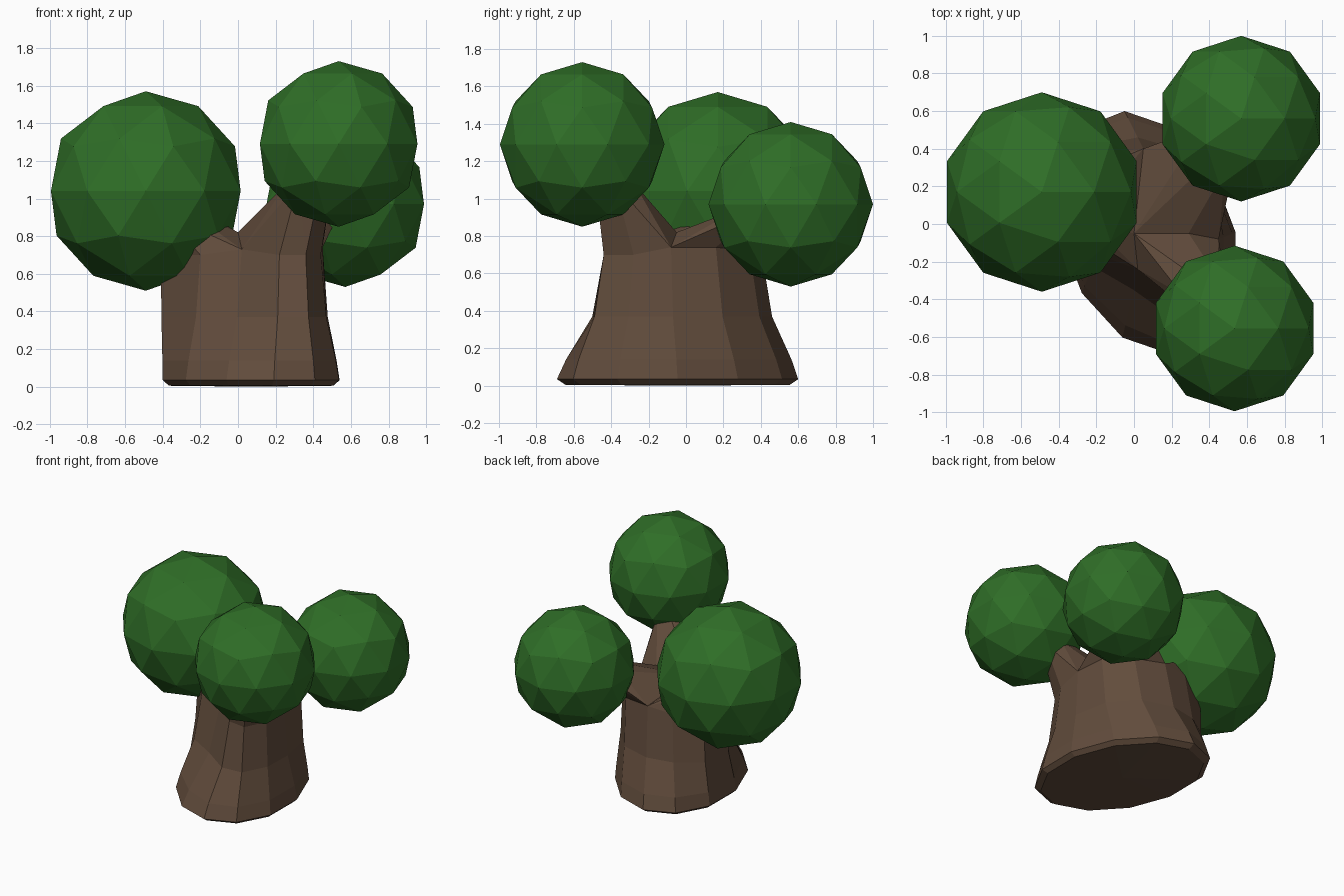
import bpy, bmesh
from math import sin, cos, pi
from mathutils import Vector

if "Cube" in bpy.data.objects:
    bpy.data.objects.remove(bpy.data.objects["Cube"])


def material(name, rgb):
    m = bpy.data.materials.new(name)
    m.diffuse_color = (*rgb, 1)
    m.use_nodes = True
    m.node_tree.nodes["Principled BSDF"].inputs["Base Color"].default_value = m.diffuse_color
    return m


bark = material("bark", (0.12, 0.072, 0.045))
leaf = material("leaf", (0.028, 0.155, 0.02))


def finish(bm, name, mat):
    bmesh.ops.recalc_face_normals(bm, faces=bm.faces)
    me = bpy.data.meshes.new(name)
    bm.to_mesh(me)
    bm.free()
    me.materials.append(mat)
    ob = bpy.data.objects.new(name, me)
    bpy.context.collection.objects.link(ob)
    return ob


# Foliage balls: coarse icospheres
for name, r, loc in (("left_foliage", 0.53, (-0.49, 0.17, 1.04)),
                     ("back_foliage", 0.44, (0.57, 0.56, 0.97)),
                     ("front_foliage", 0.44, (0.535, -0.555, 1.29))):
    bm = bmesh.new()
    bmesh.ops.create_icosphere(bm, subdivisions=2, radius=r)
    bmesh.ops.translate(bm, verts=bm.verts, vec=loc)
    finish(bm, name, leaf)

# Trunk: slanted oval foot blending up into an uneven rim
N = 12
rim = [Vector(p) for p in (
    (0.45, -0.08, 0.74), (0.43, 0.16, 0.74), (0.28, 0.34, 0.72), (0.05, 0.40, 0.74),
    (-0.15, 0.38, 0.72), (-0.36, 0.30, 0.70), (-0.41, 0.10, 0.70), (-0.20, -0.16, 0.70),
    (0.02, -0.24, 0.73), (0.22, -0.42, 0.70), (0.36, -0.44, 0.70), (0.44, -0.28, 0.70))]


def foot(i, s=1.0):
    t = 2 * pi * i / N
    return Vector((0.07 + s * (0.47 * cos(t) - 0.12 * sin(t)), -0.045 + s * 0.645 * sin(t), 0))


rings = [[foot(i, 0.93) + Vector((0, 0, 0.005)) for i in range(N)]]
for z, f in ((0.035, 0.0), (0.14, 0.18), (0.37, 0.7)):
    ring = [foot(i).lerp(rim[i], f) for i in range(N)]
    for p in ring:
        p.z = z
    rings.append(ring)
rings.append(rim)

bm = bmesh.new()
loops = [[bm.verts.new(p) for p in ring] for ring in rings]
for a, b in zip(loops, loops[1:]):
    for i in range(N):
        j = (i + 1) % N
        bm.faces.new((a[i], a[j], b[j], b[i]))
base = bm.verts.new((0.07, -0.045, 0))
for i in range(N):
    bm.faces.new((base, loops[0][(i + 1) % N], loops[0][i]))
finish(bm, "trunk", bark)

# Limbs: faceted hulls from a sector of the rim to a tip hidden in the foliage
A, B = Vector((0.0, -0.05, 0.82)), Vector((0.29, -0.05, 0.82))
for name, sector, crotch, tip, r in (
        ("front_limb", (8, 9, 10, 11, 0), (A, B), (0.38, -0.38, 1.08), 0.12),
        ("back_limb", (0, 1, 2, 3), (A, B), (0.42, 0.40, 0.95), 0.13),
        ("left_limb", (3, 4, 5, 6, 7, 8), (A,), (-0.32, 0.15, 0.92), 0.15)):
    pts = [rim[i] for i in sector] + list(crotch)
    pts += [Vector(tip) + Vector((r * cos(k * pi / 3), r * sin(k * pi / 3), 0)) for k in range(6)]
    bm = bmesh.new()
    for p in pts:
        bm.verts.new(p)
    res = bmesh.ops.convex_hull(bm, input=bm.verts)
    bmesh.ops.delete(bm, geom=[v for v in bm.verts if not v.link_faces], context='VERTS')
    finish(bm, name, bark)
